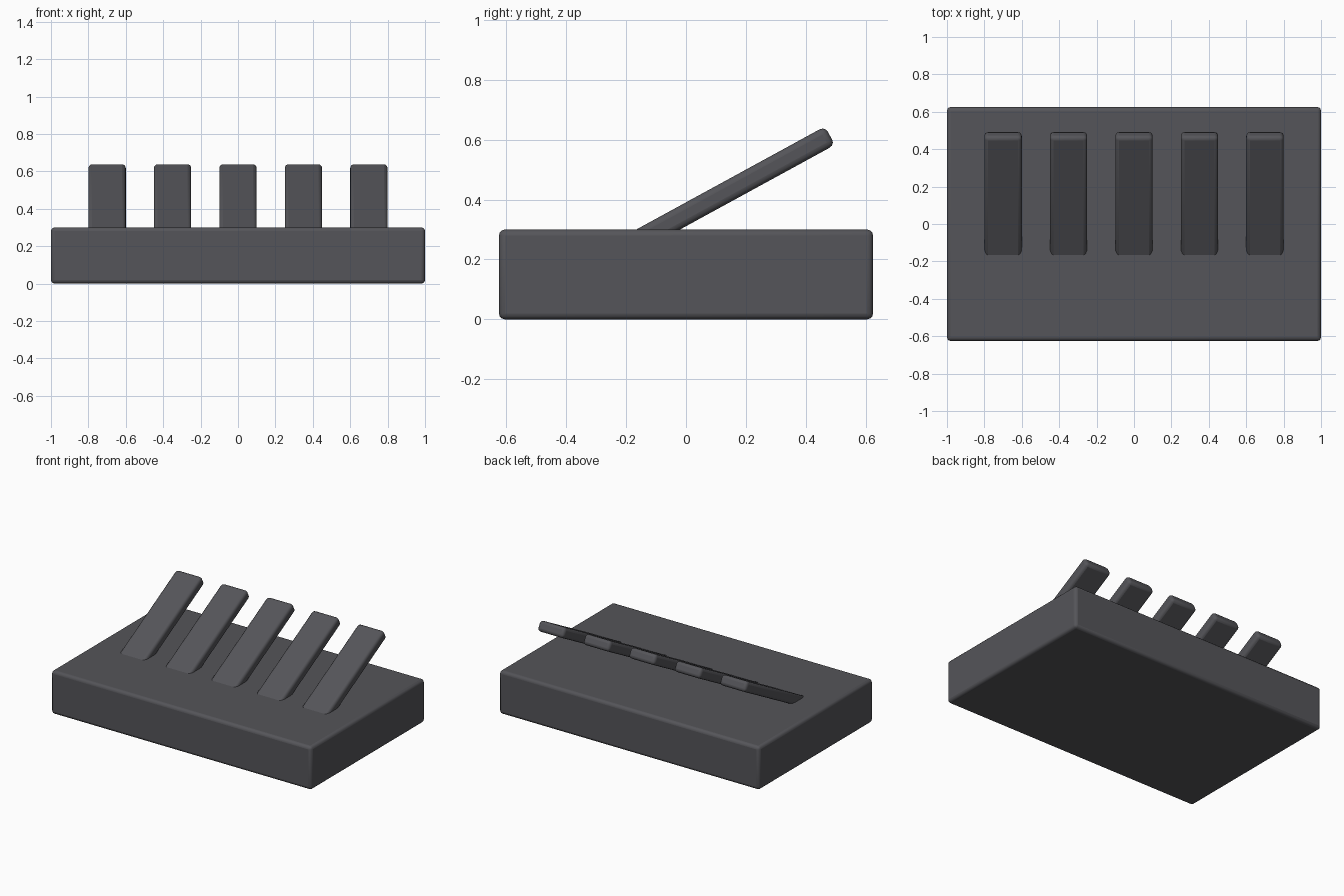
import bpy
import math

if "Cube" in bpy.data.objects:
    bpy.data.objects.remove(bpy.data.objects["Cube"])

mat = bpy.data.materials.new("dark_plastic")
mat.diffuse_color = (0.09, 0.09, 0.10, 1)
mat.use_nodes = True
mat.node_tree.nodes["Principled BSDF"].inputs["Base Color"].default_value = mat.diffuse_color


def rounded_box(name, size, location, tilt=0.0, radius=0.02):
    bpy.ops.mesh.primitive_cube_add(size=1, location=location)
    obj = bpy.context.object
    obj.name = name
    obj.scale = size
    bpy.ops.object.transform_apply(location=False, rotation=False, scale=True)
    obj.rotation_euler.x = tilt
    bevel = obj.modifiers.new("rounded_edges", 'BEVEL')
    bevel.width = radius
    bevel.segments = 3
    bpy.ops.object.shade_smooth_by_angle(angle=math.radians(35))
    obj.data.materials.append(mat)
    return obj


# Solid base block
rounded_box("base", (2.0, 1.25, 0.30), (0, 0, 0.15))

# Row of five slats leaning back, sunk into the base
for i in range(5):
    rounded_box(f"slat_{i + 1}", (0.20, 0.80, 0.07),
                ((i - 2) * 0.35, 0.13, 0.422), tilt=0.5)
